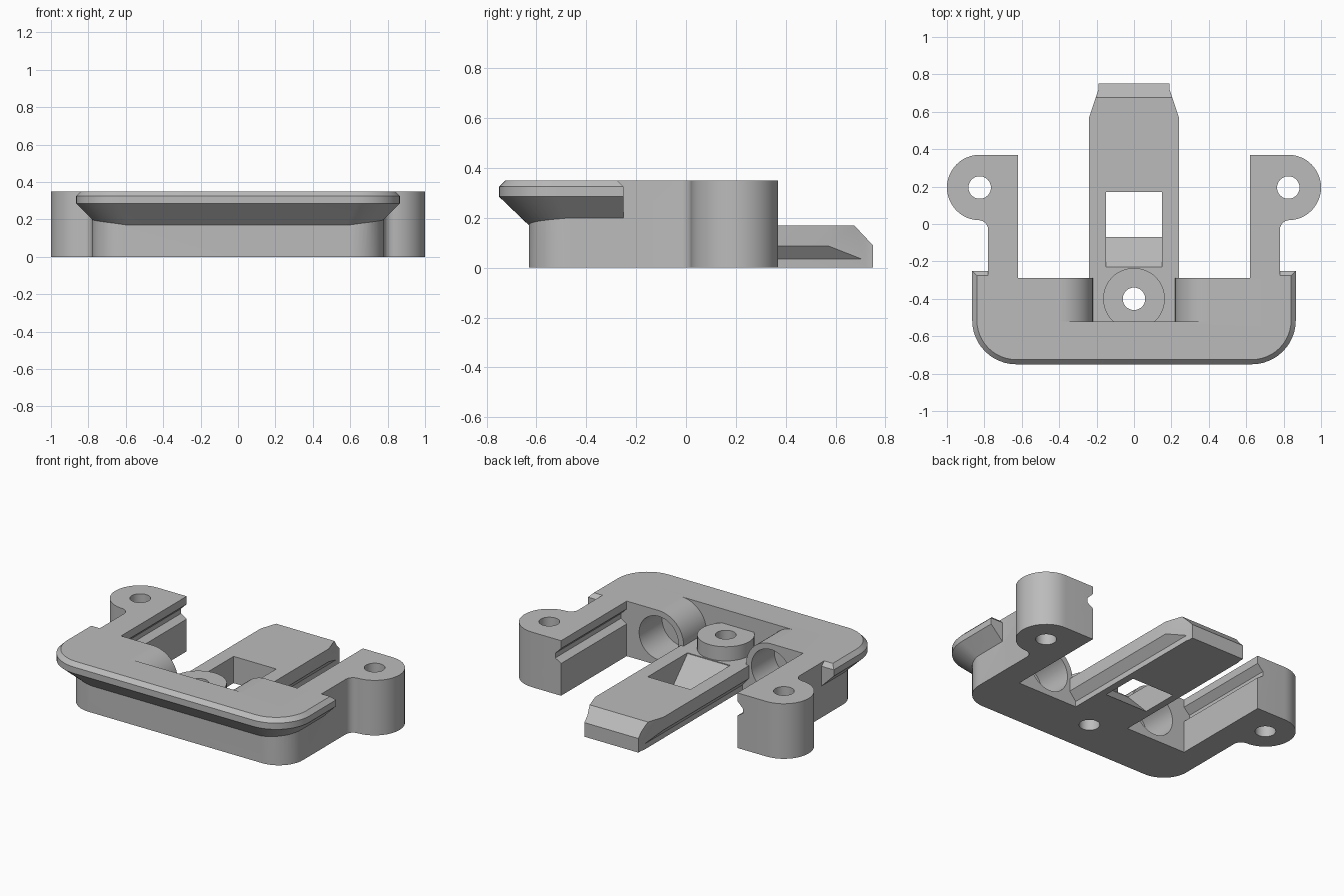
import bpy, bmesh
from math import sin, cos, radians, pi

cube = bpy.data.objects.get("Cube")
if cube:
    bpy.data.objects.remove(cube)

grey = bpy.data.materials.new("plain grey")
grey.use_nodes = True
grey.diffuse_color = (0.5, 0.5, 0.5, 1)
grey.node_tree.nodes["Principled BSDF"].inputs["Base Color"].default_value = (0.5, 0.5, 0.5, 1)

HEIGHT = 0.35
FLOOR = 0.17


def arc(cx, cy, r, start, end, n=12):
    angles = [radians(start + (end - start) * i / n) for i in range(n + 1)]
    return [(cx + r * cos(a), cy + r * sin(a)) for a in angles]


def mirrored(half):
    """Close a +x half outline with its reflection."""
    return half + [(-x, y) for x, y in reversed(half)]


def loft(name, rings):
    """Solid from a stack of matching rings of 3D points."""
    bm = bmesh.new()
    loops = [[bm.verts.new(p) for p in ring] for ring in rings]
    bm.faces.new(loops[0])
    bm.faces.new(loops[-1])
    for low, high in zip(loops, loops[1:]):
        for i in range(len(low)):
            j = (i + 1) % len(low)
            bm.faces.new((low[i], low[j], high[j], high[i]))
    bmesh.ops.recalc_face_normals(bm, faces=bm.faces)
    mesh = bpy.data.meshes.new(name)
    bm.to_mesh(mesh)
    bm.free()
    ob = bpy.data.objects.new(name, mesh)
    bpy.context.collection.objects.link(ob)
    mesh.materials.append(grey)
    return ob


def prism(name, outline, axis, a, b):
    place = {"x": lambda p, t: (t, p[0], p[1]),
             "y": lambda p, t: (p[0], t, p[1]),
             "z": lambda p, t: (p[0], p[1], t)}[axis]
    return loft(name, [[place(p, t) for p in outline] for t in (a, b)])


def disc(name, cx, cy, r, axis, a, b):
    return prism(name, arc(cx, cy, r, 0, 352.5, 47), axis, a, b)


def box(name, x0, x1, y0, y1, z0, z1):
    return prism(name, [(x0, y0), (x1, y0), (x1, y1), (x0, y1)], "z", z0, z1)


def combine(target, other, operation="DIFFERENCE"):
    mod = target.modifiers.new("combine", "BOOLEAN")
    mod.operation = operation
    mod.solver = "EXACT"
    mod.object = other
    bpy.context.view_layer.objects.active = target
    bpy.ops.object.modifier_apply(modifier=mod.name)
    bpy.data.objects.remove(other)


# U-shaped body with rounded ears
half = ([(0, -0.63)] + arc(0.61, -0.46, 0.17, -90, 0)
        + arc(0.83, -0.03, 0.05, 180, 90, 6)
        + arc(0.825, 0.195, 0.175, -90, 90, 24)
        + [(0.62, 0.37), (0.62, -0.29)])
body = prism("body", mirrored(half[1:]), "z", 0, HEIGHT)


# Flared lip around the front, hollowed so it only wraps the body
def lip_ring(x, front, back, r, z):
    ring = arc(x - r, front + r, r, -90, 0) + [(x, back)]
    return [(px, py, z) for px, py in mirrored(ring)]


lip = loft("lip", [lip_ring(0.75, -0.63, -0.25, 0.17, 0.17),
                   lip_ring(0.865, -0.75, -0.25, 0.235, 0.285),
                   lip_ring(0.865, -0.75, -0.25, 0.235, 0.325),
                   lip_ring(0.84, -0.725, -0.275, 0.21, HEIGHT)])
combine(lip, box("lip_core", -0.7, 0.7, -0.56, 0, 0, 1))
combine(body, lip, "UNION")

# Central pocket with rounded shoulders
shoulder = [(0.395, 0.5)] + arc(0.395, 0.175, 0.175, 90, 180) + [(0.22, FLOOR)]
combine(body, prism("pocket", mirrored(shoulder), "y", -0.52, 0))

# Bores, ear holes and rail grooves on both sides
for s in (-1, 1):
    combine(body, disc("bore", s * 0.395, 0.175, 0.138, "y", -0.52, 0))
    combine(body, disc("ear_hole", s * 0.825, 0.195, 0.06, "z", -1, 1))
    groove = [(0.6, 0.3), (0.62, 0.3), (0.66, 0.26), (0.66, 0.23), (0.62, 0.205), (0.6, 0.205)]
    combine(body, prism("groove", [(s * x, z) for x, z in groove], "y", -0.29, 1))

# Tongue with tapered tip and undercut sides
tongue = prism("tongue", mirrored([(0.24, -0.29), (0.24, 0.57), (0.19, 0.72), (0.19, 0.75)]),
               "z", 0, FLOOR)
combine(tongue, prism("tip_bevel", [(0.635, 0.213), (0.79, 0.047), (0.79, 0.213)], "x", -1, 1))
for s in (-1, 1):
    undercut = [(0.195, -0.1), (0.195, 0.035), (0.285, 0.141), (0.285, -0.1)]
    combine(tongue, prism("undercut", [(s * x, z) for x, z in undercut], "y", -0.5, 1))

# Window with a ramp at its inner end
window = [(0.17, -0.02), (0.17, 0.3), (-0.23, 0.3), (-0.23, 0.165), (-0.07, 0), (-0.07, -0.02)]
combine(tongue, prism("window", window, "x", -0.15, 0.15))

# Screw boss and its through hole
boss = disc("screw_boss", 0, -0.4, 0.165, "z", FLOOR, 0.26)
for part in (body, boss):
    combine(part, disc("screw_hole", 0, -0.4, 0.06, "z", -1, 1))

for part in (body, tongue, boss):
    bpy.ops.object.select_all(action="DESELECT")
    part.select_set(True)
    bpy.context.view_layer.objects.active = part
    bpy.ops.object.shade_smooth_by_angle(angle=pi / 7)
